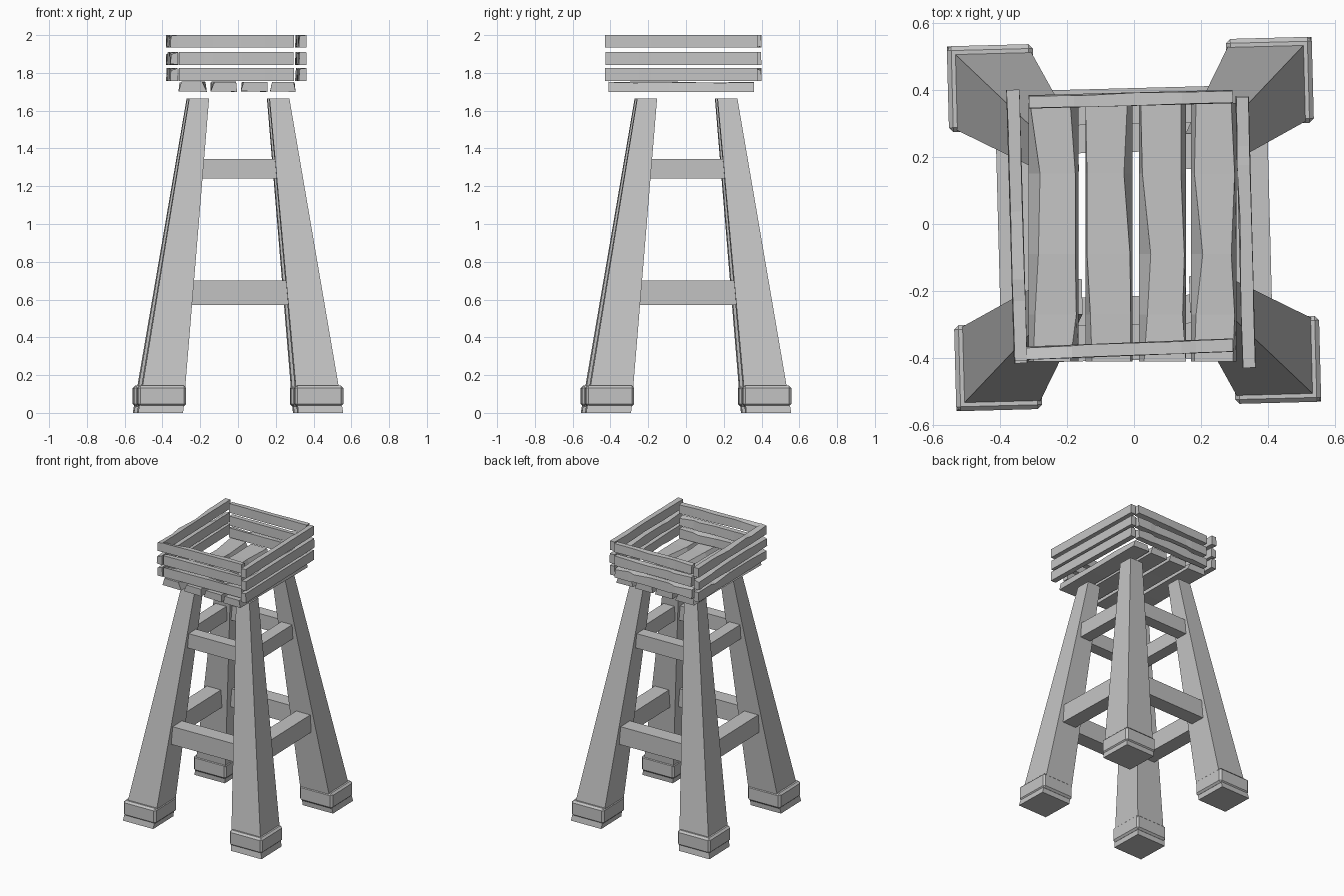
import bpy, bmesh, math, random
from mathutils import Matrix, Vector

random.seed(4)
cube = bpy.data.objects.get("Cube")
if cube:
    bpy.data.objects.remove(cube, do_unlink=True)

grey = bpy.data.materials.new("weathered_grey")
grey.use_nodes = True
colour = (0.55, 0.55, 0.55, 1)
grey.diffuse_color = colour
grey.node_tree.nodes["Principled BSDF"].inputs["Base Color"].default_value = colour


def loft(name, rings, spin=0.0, bevel=0.0):
    """Join four-cornered rings into a closed solid, turned about z."""
    bm = bmesh.new()
    loops = [[bm.verts.new(p) for p in ring] for ring in rings]
    for a, b in zip(loops, loops[1:]):
        for i in range(4):
            j = (i + 1) % 4
            bm.faces.new((a[i], a[j], b[j], b[i]))
    bm.faces.new(loops[0])
    bm.faces.new(loops[-1])
    bmesh.ops.recalc_face_normals(bm, faces=bm.faces)
    if bevel:
        bmesh.ops.bevel(bm, geom=bm.edges[:], offset=bevel, segments=1, affect='EDGES')
    bm.transform(Matrix.Rotation(spin, 4, 'Z'))
    mesh = bpy.data.meshes.new(name)
    bm.to_mesh(mesh)
    bm.free()
    mesh.materials.append(grey)
    ob = bpy.data.objects.new(name, mesh)
    bpy.context.collection.objects.link(ob)
    return ob


def square(lo, hi, z):
    return [(lo, lo, z), (hi, lo, z), (hi, hi, z), (lo, hi, z)]


def beam_end(x, y0, y1, z0, z1):
    return [(x, y0, z0), (x, y1, z0), (x, y1, z1), (x, y0, z1)]


# Tapered legs, foot collars and cross beams, repeated on four sides
TWIST = math.radians(1.5)
corners = ("back_left", "back_right", "front_right", "front_left")
sides = ("back", "right", "front", "left")
for k in range(4):
    spin = TWIST + k * math.pi / 2
    loft(corners[k] + "_leg",
         [square(0.305, 0.543, 0), square(0.16, 0.265, 1.665)], spin)
    loft(corners[k] + "_foot_collar",
         [square(0.288, 0.544, 0.035), square(0.288, 0.544, 0.145)], spin, 0.013)
    for label, reach, y0, y1, z0, z1 in (("lower", 0.30, 0.295, 0.405, 0.57, 0.70),
                                         ("upper", 0.24, 0.215, 0.30, 1.24, 1.345)):
        loft(sides[k] + "_" + label + "_beam",
             [beam_end(x, y0, y1, z0, z1) for x in (-reach, reach)], spin)

# Worn floor planks: straight undersides, uneven top edges
stations = (-0.41, -0.27, -0.09, 0.15, 0.36)
floor = (
    (-0.315, -0.165, (-0.30, -0.295, -0.285, -0.28, -0.31), (-0.19, -0.172, -0.175, -0.175, -0.19)),
    (-0.145, -0.005, (-0.125, -0.13, -0.14, -0.14, -0.145), (-0.01, -0.01, -0.012, -0.03, -0.02)),
    (0.015, 0.155, (0.03, 0.04, 0.05, 0.025, 0.02), (0.155, 0.145, 0.15, 0.14, 0.14)),
    (0.17, 0.305, (0.18, 0.185, 0.205, 0.18, 0.185), (0.295, 0.30, 0.29, 0.30, 0.29)),
)
for n, (lo, hi, left, right) in enumerate(floor):
    rings = []
    for y, a, b in zip(stations, left, right):
        top = 1.755 - random.uniform(0, 0.008)
        rings.append([(lo, y, 1.70 + random.uniform(0, 0.006)), (hi, y, 1.70),
                      (b, y, top), (a, y, top)])
    loft(f"floor_plank_{n + 1}", rings)


# Railing boards with chipped edges
def board(name, start, end, z0, z1, thick):
    a, b = Vector((*start, 0)), Vector((*end, 0))
    run = (b - a).normalized()
    side = Vector((-run.y, run.x, 0)) * thick / 2
    a -= run * random.uniform(-0.006, 0.004)
    b += run * random.uniform(-0.006, 0.004)
    up = Vector((0, 0, 1))
    rings = []
    for t in (0, 0.22, 0.3, 0.55, 0.75, 0.82, 1):
        p = a.lerp(b, t)
        chip = random.choice((0, 0, 0.004, 0.012))
        dip = random.choice((0, 0, 0.005))
        rings.append([p - side + up * z0, p + side + up * (z0 + dip),
                      p + side * random.uniform(0.75, 1) + up * (z1 - chip),
                      p - side * random.uniform(0.9, 1) + up * z1])
    loft(name, rings)


rails = (
    ("left_rail", (0.343, -0.43), (0.322, 0.38)),
    ("right_rail", (-0.338, -0.412), (-0.361, 0.40)),
    ("front_rail", (-0.318, -0.385), (0.295, -0.361)),
    ("back_rail", (-0.312, 0.364), (0.295, 0.38)),
)
for name, start, end in rails:
    for level, z0, z1 in (("low", 1.757, 1.825), ("middle", 1.843, 1.91), ("top", 1.935, 2.0)):
        board(f"{name}_{level}", start, end, z0, z1, 0.04)
